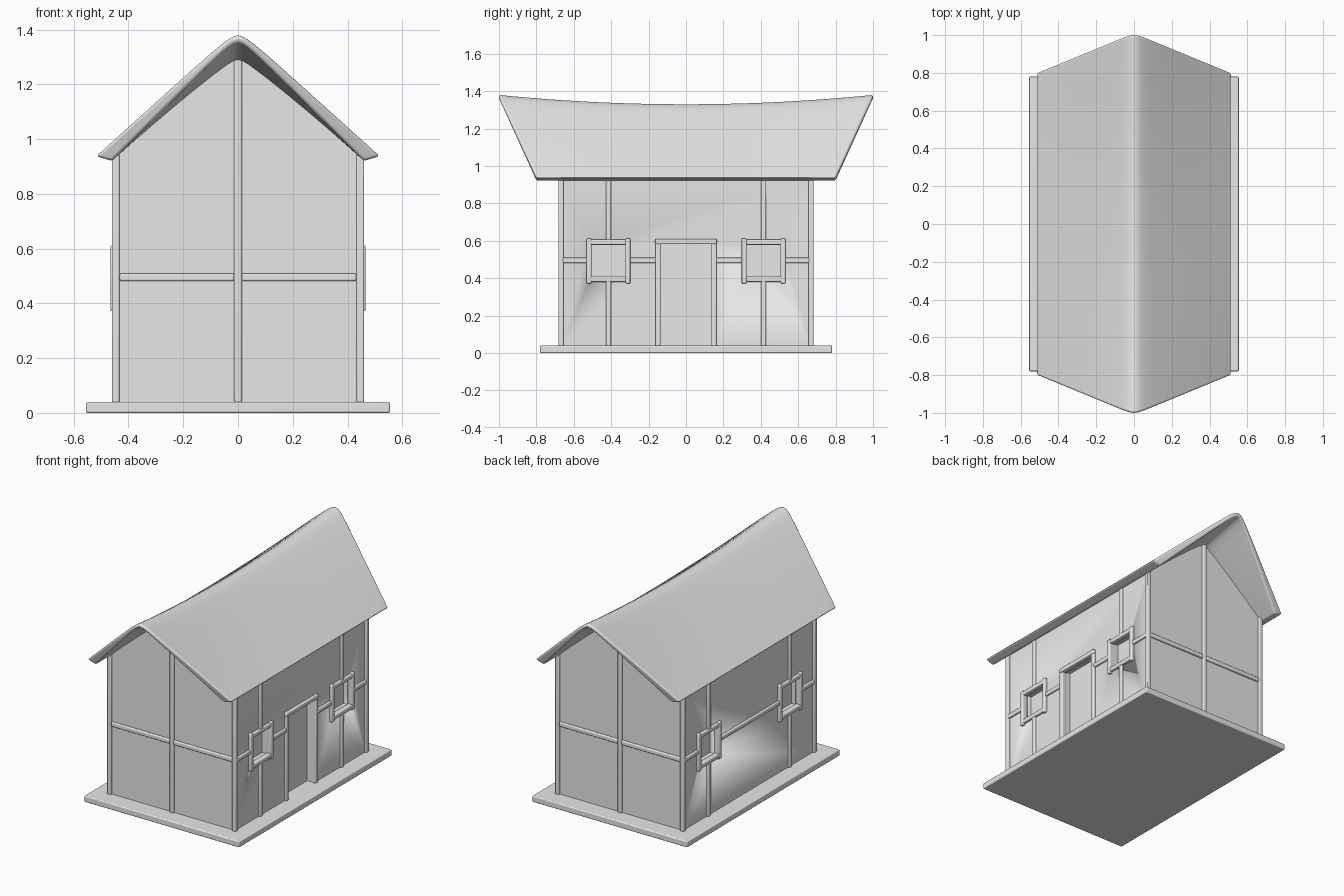
import bpy, bmesh, math
from mathutils import Matrix

if "Cube" in bpy.data.objects:
    bpy.data.objects.remove(bpy.data.objects["Cube"], do_unlink=True)

grey = bpy.data.materials.new("light_grey")
grey.use_nodes = True
grey.diffuse_color = (0.8, 0.8, 0.8, 1)
grey.node_tree.nodes["Principled BSDF"].inputs["Base Color"].default_value = (0.8, 0.8, 0.8, 1)


def add_object(name, bm, bevel=0.0, angle=35):
    bmesh.ops.recalc_face_normals(bm, faces=bm.faces)
    mesh = bpy.data.meshes.new(name)
    bm.to_mesh(mesh)
    bm.free()
    mesh.materials.append(grey)
    obj = bpy.data.objects.new(name, mesh)
    bpy.context.collection.objects.link(obj)
    bpy.ops.object.select_all(action='DESELECT')
    obj.select_set(True)
    bpy.context.view_layer.objects.active = obj
    bpy.ops.object.shade_smooth_by_angle(angle=math.radians(angle))
    if bevel:
        mod = obj.modifiers.new("Rounded edges", 'BEVEL')
        mod.width = bevel
        mod.segments = 3
        mod.limit_method = 'ANGLE'
        mod.angle_limit = math.radians(50)
    return obj


def put_box(bm, center, size):
    matrix = Matrix.Translation(center) @ Matrix.Diagonal((*size, 1))
    bmesh.ops.create_cube(bm, size=1, matrix=matrix)


def box(name, center, size, bevel=0.006):
    bm = bmesh.new()
    put_box(bm, center, size)
    return add_object(name, bm, bevel, 50)


WALL_X, WALL_Y = 0.447, 0.668
FLOOR, MID = 0.038, 0.496
EAVE = 0.945
BEAM = 0.028
WINDOW_Y, WINDOW_Z = 0.415, 0.494

# Base slab
box("base_slab", (0, 0, 0.02), (1.11, 1.56, 0.04))

# House walls with gable ends
bm = bmesh.new()
profile = [(-WALL_X, 0.03), (WALL_X, 0.03), (WALL_X, EAVE), (0, 1.31), (-WALL_X, EAVE)]
face = bm.faces.new([bm.verts.new((x, -WALL_Y, z)) for x, z in profile])
extruded = bmesh.ops.extrude_face_region(bm, geom=[face])
moved = [v for v in extruded["geom"] if isinstance(v, bmesh.types.BMVert)]
bmesh.ops.translate(bm, verts=moved, vec=(0, 2 * WALL_Y, 0))
walls = add_object("walls", bm)

# Recesses for the windows and the door
bm = bmesh.new()
for side in (-1, 1):
    for end in (-1, 1):
        put_box(bm, (side * WALL_X, end * WINDOW_Y, WINDOW_Z), (0.1, 0.19, 0.19))
put_box(bm, (WALL_X, 0, 0.315), (0.1, 0.28, 0.55))
cutter = add_object("recess_cutter", bm)
cutter.hide_render = True
cut = walls.modifiers.new("Recesses", 'BOOLEAN')
cut.operation = 'DIFFERENCE'
cut.solver = 'EXACT'
cut.object = cutter
bpy.context.view_layer.objects.active = walls
bpy.ops.object.modifier_apply(modifier=cut.name)
bpy.data.objects.remove(cutter, do_unlink=True)


def upright(name, x, y, top, bottom=FLOOR):
    box(name, (x, y, (top + bottom) / 2), (BEAM, BEAM, top - bottom))


def rail_y(name, x, start, end, z=MID, depth=BEAM):
    box(name, (x, (start + end) / 2, z), (depth, abs(end - start), BEAM))


# Timber on the gable ends
for end, label in ((-1, "front"), (1, "back")):
    y = end * WALL_Y
    upright(label + "_gable_post", 0, y, 1.31)
    for side, hand in ((-1, "right"), (1, "left")):
        upright(f"{label}_{hand}_corner_post", side * WALL_X, y, EAVE)
        box(f"{label}_{hand}_rail", (side * 0.223, y, MID), (0.418, BEAM, BEAM))

# Timber and window frames on the long sides
for side, hand in ((-1, "right"), (1, "left")):
    x = side * WALL_X
    for end, label in ((-1, "front"), (1, "back")):
        y = end * WINDOW_Y
        name = f"{hand}_{label}"
        upright(name + "_upper_stud", x, y, EAVE, 0.6)
        upright(name + "_lower_stud", x, y, 0.39)
        rail_y(name + "_outer_rail", x, end * 0.525, end * 0.66)
        for k in (-1, 1):
            box(f"{name}_window_jamb", (x, y + k * 0.104, 0.492), (0.038, 0.027, 0.24))
            rail_y(f"{name}_window_bar", x, y - 0.1, y + 0.1, WINDOW_Z + k * 0.099, 0.034)
        if side > 0:
            rail_y(name + "_inner_rail", x, end * 0.16, end * 0.305)
            upright(label + "_door_post", x, end * 0.15, 0.585)
    if side < 0:
        rail_y("right_middle_rail", x, -0.305, 0.305)
rail_y("door_lintel", WALL_X, -0.165, 0.165, 0.596, 0.036)

# Sagging roof, thicker over the house and thin at the flared ends
COLS, ROWS = 48, 50


def slope(u):
    e = 0.06
    return (math.hypot(u, e) - e) / (math.hypot(1, e) - e)


def roof_point(u, t, outer):
    s = slope(u)
    y = t * (1 - 0.2 * s)
    if outer:
        ridge, low, half = 1.33 + 0.05 * t * t, 0.938, 0.517
    else:
        ridge, low, half = 1.29 + 0.2 * max(0, abs(t) - 0.68), 0.92, 0.46
    return (half * u, y, low + (ridge - low) * (1 - s))


bm = bmesh.new()
skins = []
for outer in (True, False):
    grid = [[bm.verts.new(roof_point(2 * i / COLS - 1, 2 * j / ROWS - 1, outer))
             for i in range(COLS + 1)] for j in range(ROWS + 1)]
    for a, b in zip(grid, grid[1:]):
        for i in range(COLS):
            bm.faces.new((a[i], a[i + 1], b[i + 1], b[i]))
    skins.append(grid)
rims = [g[0] + [r[-1] for r in g[1:]] + g[-1][-2::-1] + [r[0] for r in g[-2:0:-1]] for g in skins]
for i in range(len(rims[0])):
    j = (i + 1) % len(rims[0])
    bm.faces.new((rims[0][i], rims[0][j], rims[1][j], rims[1][i]))
add_object("roof", bm, 0.01, 50)
